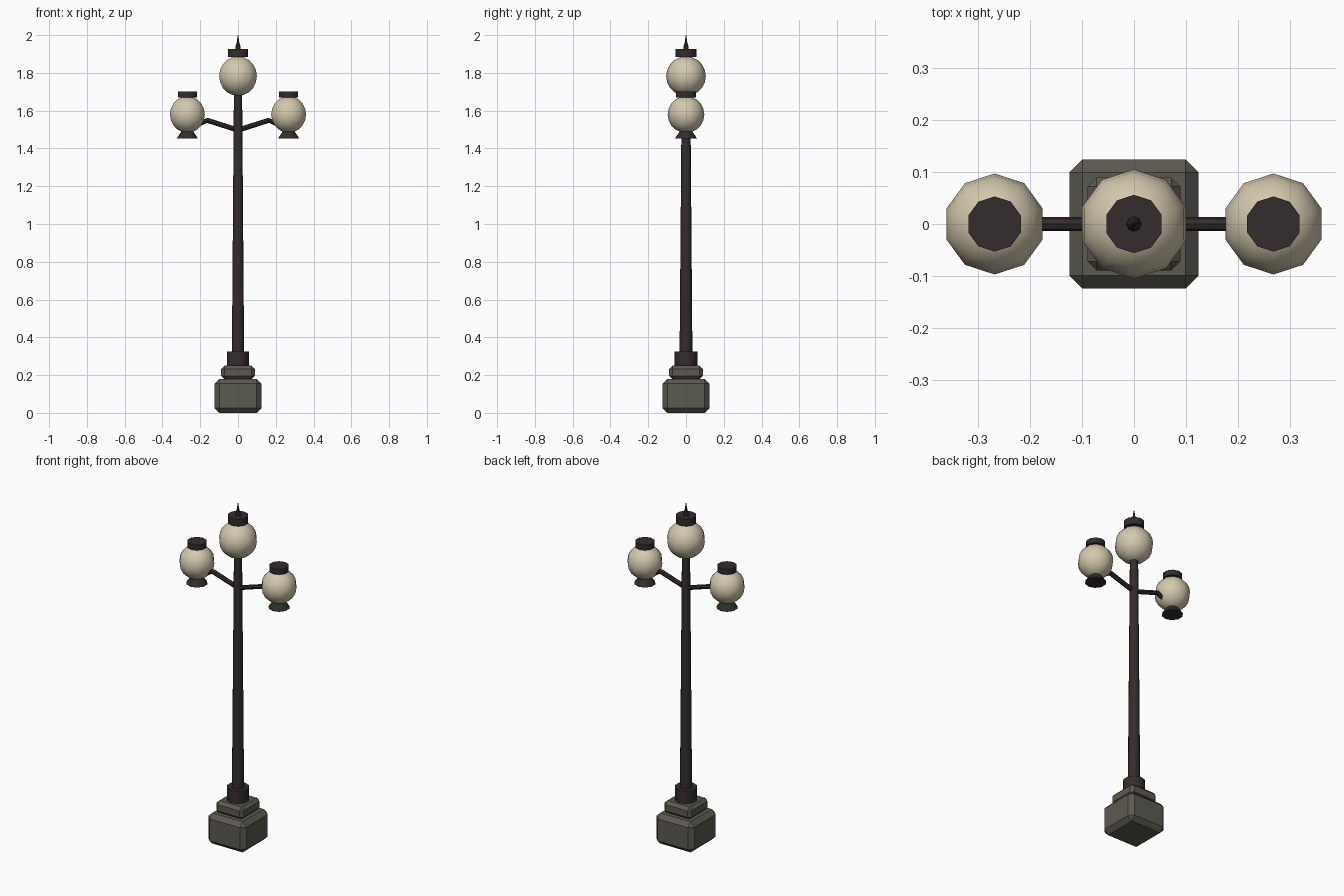
import bpy, bmesh, math
from mathutils import Vector

cube = bpy.data.objects.get("Cube")
if cube:
    bpy.data.objects.remove(cube, do_unlink=True)


def material(name, rgb):
    m = bpy.data.materials.new(name)
    m.use_nodes = True
    m.diffuse_color = (*rgb, 1)
    bsdf = next(n for n in m.node_tree.nodes if n.type == 'BSDF_PRINCIPLED')
    bsdf.inputs["Base Color"].default_value = (*rgb, 1)
    bsdf.inputs["Roughness"].default_value = 0.7
    return m


IRON = material("dark iron", (0.034, 0.025, 0.026))
STONE = material("grey stone", (0.105, 0.10, 0.082))
GLASS = material("cream glass", (0.65, 0.58, 0.42))


def finish(name, bm, mat, smooth=None):
    bmesh.ops.recalc_face_normals(bm, faces=bm.faces)
    mesh = bpy.data.meshes.new(name)
    bm.to_mesh(mesh)
    bm.free()
    mesh.materials.append(mat)
    ob = bpy.data.objects.new(name, mesh)
    bpy.context.collection.objects.link(ob)
    if smooth:
        bpy.ops.object.select_all(action='DESELECT')
        ob.select_set(True)
        bpy.context.view_layer.objects.active = ob
        bpy.ops.object.shade_smooth_by_angle(angle=math.radians(smooth))
    return ob


def lathe(name, profile, mat, x=0, sides=10, smooth=40):
    """Turn (radius, z) points about a vertical axis, with capped ends."""
    bm = bmesh.new()
    rings = []
    for r, z in profile:
        rings.append([bm.verts.new((x + r * math.sin(math.tau * i / sides),
                                    r * math.cos(math.tau * i / sides), z))
                      for i in range(sides)])
    for a, b in zip(rings, rings[1:]):
        for i in range(sides):
            j = (i + 1) % sides
            bm.faces.new((a[i], a[j], b[j], b[i]))
    bm.faces.new(rings[0])
    bm.faces.new(rings[-1])
    bmesh.ops.remove_doubles(bm, verts=bm.verts, dist=1e-5)
    return finish(name, bm, mat, smooth)


def globe(name, r, z, x=0, rings=10):
    bm = bmesh.new()
    bmesh.ops.create_uvsphere(bm, u_segments=10, v_segments=rings, radius=r)
    # put a corner of the ten-sided outline on the y axis
    v = max(bm.verts, key=lambda p: p.co.xy.length)
    turn = math.pi / 2 - math.atan2(v.co.y, v.co.x)
    c, s = math.cos(turn), math.sin(turn)
    for p in bm.verts:
        px, py, pz = p.co
        p.co = (x + px * c - py * s, px * s + py * c, z + pz)
    return finish(name, bm, GLASS, 50)


def block(name, half, z0, z1, bevel):
    bm = bmesh.new()
    bmesh.ops.create_cube(bm, size=1)
    for v in bm.verts:
        v.co = (v.co.x * 2 * half, v.co.y * 2 * half,
                (z0 + z1) / 2 + v.co.z * (z1 - z0))
    bmesh.ops.bevel(bm, geom=bm.edges[:], offset=bevel, segments=1,
                    affect='EDGES', profile=0.5)
    return finish(name, bm, STONE)


def tube(name, points, r, sides=8):
    """Sweep a round section along a path lying in the xz plane."""
    bm = bmesh.new()
    pts = [Vector(p) for p in points]
    rings = []
    for k, p in enumerate(pts):
        d = (pts[min(k + 1, len(pts) - 1)] - pts[max(k - 1, 0)]).normalized()
        up = Vector((-d.z, 0, d.x))
        rings.append([bm.verts.new(p + up * (r * math.cos(math.tau * i / sides))
                                   + Vector((0, r * math.sin(math.tau * i / sides), 0)))
                      for i in range(sides)])
    for a, b in zip(rings, rings[1:]):
        for i in range(sides):
            j = (i + 1) % sides
            bm.faces.new((a[i], a[j], b[j], b[i]))
    bm.faces.new(rings[0])
    bm.faces.new(rings[-1])
    return finish(name, bm, IRON, 40)


# Stone plinth
block("base_block", 0.124, 0, 0.18, 0.025)
block("upper_block", 0.089, 0.178, 0.25, 0.017)

# Iron post
lathe("post_collar", [(0.061, 0.245), (0.061, 0.325)], IRON)
lathe("post", [(0.034, 0.32), (0.023, 1.685)], IRON)

# Central lamp
globe("top_globe", 0.105, 1.783)
lathe("top_cap", [(0.056, 1.885), (0.056, 1.926)], IRON)
lathe("top_finial", [(0.015, 1.92), (0.013, 1.94), (0.007, 1.962), (0.001, 2.0)],
      IRON, sides=8)

# Side lamps on bent arms
for side, sx in (("left", 1), ("right", -1)):
    x = 0.268 * sx
    tube(side + "_arm", [(0, 0, 1.497), (0.163 * sx, 0, 1.549),
                         (0.205 * sx, 0, 1.53)], 0.0135)
    globe(side + "_globe", 0.097, 1.58, x)
    lathe(side + "_cap", [(0.053, 1.67), (0.053, 1.701)], IRON, x)
    lathe(side + "_holder", [(0.058, 1.453), (0.052, 1.463), (0.030, 1.495)], IRON, x)
